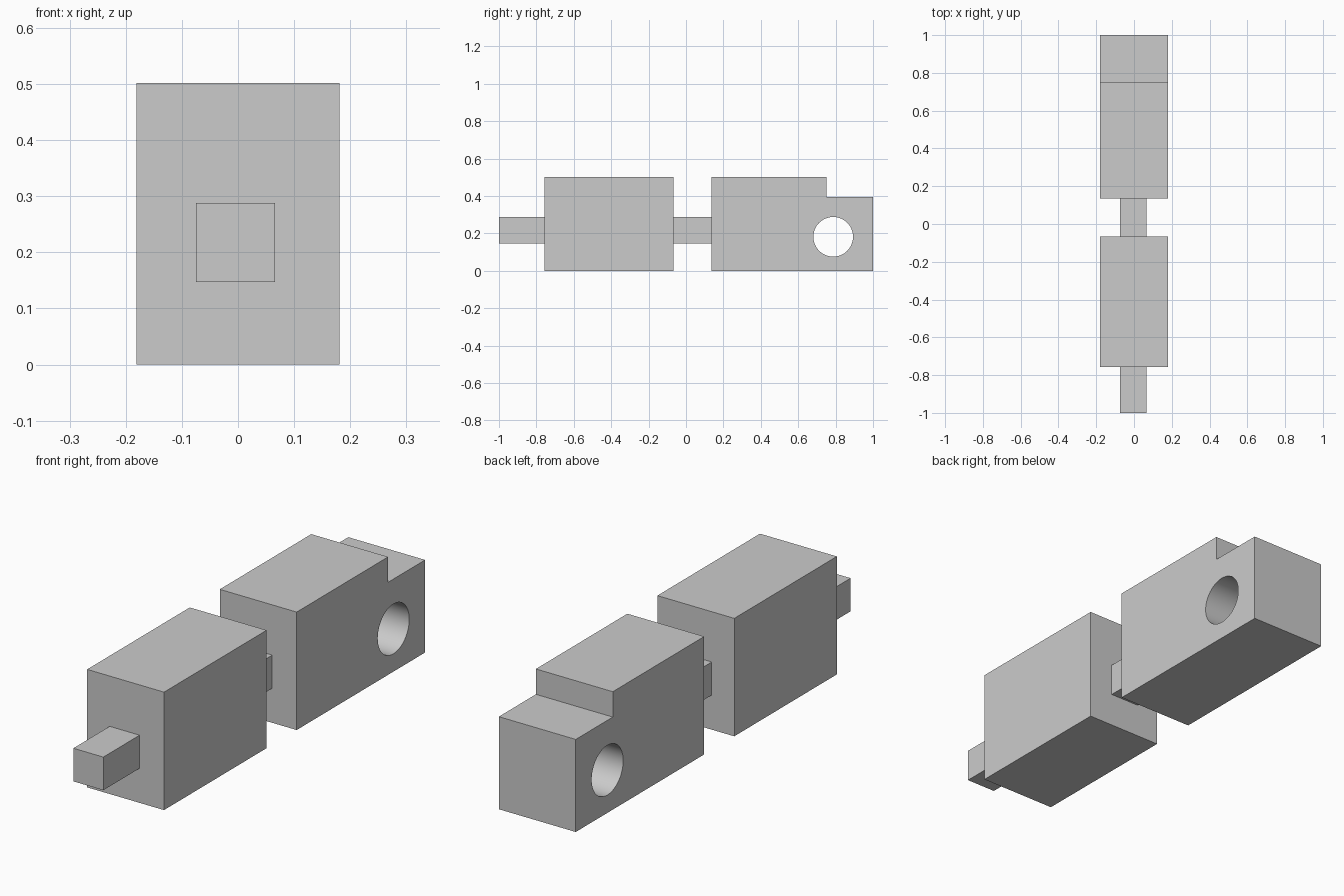
import bpy
import bmesh
from math import pi, radians

if "Cube" in bpy.data.objects:
    bpy.data.objects.remove(bpy.data.objects["Cube"])

HALF_W = 0.181  # half width of the large blocks
HEIGHT = 0.502


def add_box(name, x0, x1, y0, y1, z0, z1):
    bpy.ops.mesh.primitive_cube_add(
        size=1, location=((x0 + x1) / 2, (y0 + y1) / 2, (z0 + z1) / 2))
    ob = bpy.context.object
    ob.name = name
    ob.scale = (x1 - x0, y1 - y0, z1 - z0)
    bpy.ops.object.transform_apply(location=True, rotation=True, scale=True)
    return ob


def add_profile(name, points, x0, x1):
    """Extrude a side (y, z) outline along x."""
    bm = bmesh.new()
    face = bm.faces.new([bm.verts.new((x0, y, z)) for y, z in points])
    ext = bmesh.ops.extrude_face_region(bm, geom=[face], use_keep_orig=True)
    moved = [e for e in ext["geom"] if isinstance(e, bmesh.types.BMVert)]
    bmesh.ops.translate(bm, verts=moved, vec=(x1 - x0, 0, 0))
    bmesh.ops.recalc_face_normals(bm, faces=bm.faces)
    mesh = bpy.data.meshes.new(name)
    bm.to_mesh(mesh)
    bm.free()
    ob = bpy.data.objects.new(name, mesh)
    bpy.context.collection.objects.link(ob)
    return ob


# Front block
add_box("front_block", -HALF_W, HALF_W, -0.756, -0.066, 0, HEIGHT)

# Rear block with a step cut from its upper back corner
rear = add_profile("rear_block", [
    (0.136, 0), (1, 0), (1, 0.394), (0.751, 0.394),
    (0.751, HEIGHT), (0.136, HEIGHT)], -HALF_W, HALF_W)

# Round cross hole through the rear block
bpy.ops.mesh.primitive_cylinder_add(
    vertices=64, radius=0.106, depth=1,
    location=(0, 0.787, 0.182), rotation=(0, pi / 2, 0))
cutter = bpy.context.object
cutter.name = "hole_cutter"
cutter.hide_render = True
mod = rear.modifiers.new("cross_hole", 'BOOLEAN')
mod.operation = 'DIFFERENCE'
mod.solver = 'EXACT'
mod.object = cutter

bpy.ops.object.select_all(action='DESELECT')
rear.select_set(True)
bpy.context.view_layer.objects.active = rear
bpy.ops.object.modifier_apply(modifier=mod.name)
bpy.data.objects.remove(cutter, do_unlink=True)
bpy.ops.object.shade_smooth_by_angle(angle=radians(30))

# Square pegs: the front tip and the link between the blocks
for name, y0, y1 in (("front_peg", -1, -0.75), ("link_peg", -0.072, 0.142)):
    add_box(name, -0.075, 0.066, y0, y1, 0.147, 0.288)
